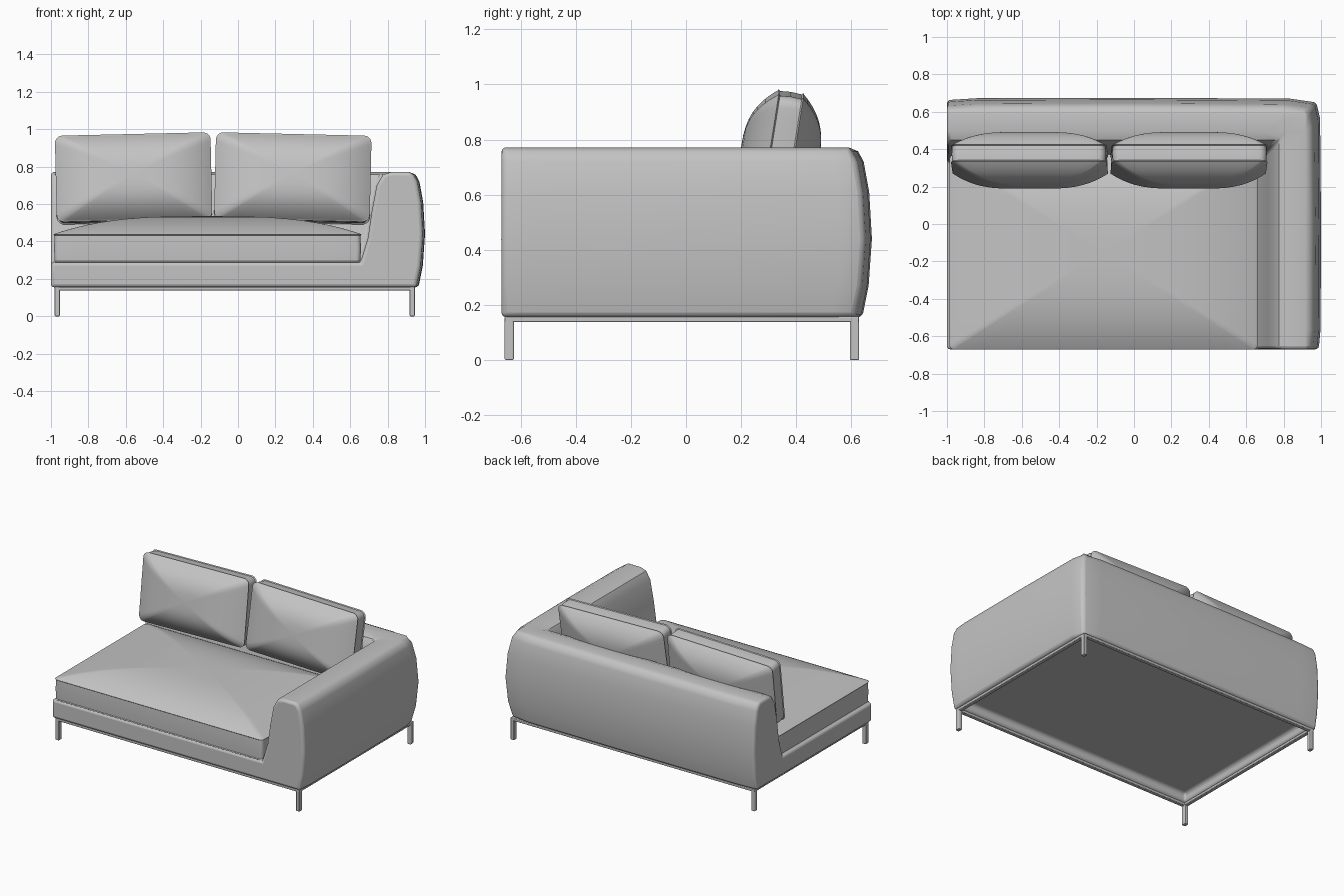
import bpy, bmesh, math
from mathutils import Vector, Matrix

old = bpy.data.objects.get("Cube")
if old:
    bpy.data.objects.remove(old)


def material(name, rgb):
    m = bpy.data.materials.new(name)
    m.use_nodes = True
    m.diffuse_color = (*rgb, 1)
    m.node_tree.nodes["Principled BSDF"].inputs["Base Color"].default_value = (*rgb, 1)
    return m


fabric = material("grey fabric", (0.55, 0.55, 0.55))


def finish(bm, name, bevel=0, segments=3, angle=40):
    bmesh.ops.recalc_face_normals(bm, faces=bm.faces)
    mesh = bpy.data.meshes.new(name)
    bm.to_mesh(mesh)
    bm.free()
    mesh.materials.append(fabric)
    ob = bpy.data.objects.new(name, mesh)
    bpy.context.collection.objects.link(ob)
    bpy.ops.object.select_all(action="DESELECT")
    ob.select_set(True)
    bpy.context.view_layer.objects.active = ob
    bpy.ops.object.shade_smooth_by_angle(angle=math.radians(angle))
    if bevel:
        mod = ob.modifiers.new("soft edges", "BEVEL")
        mod.width, mod.segments = bevel, segments
        mod.limit_method, mod.angle_limit = "ANGLE", math.radians(50)
        mod = ob.modifiers.new("even shading", "WEIGHTED_NORMAL")
        mod.keep_sharp = True
    return ob


def box(name, lo, hi, bevel):
    bm = bmesh.new()
    bmesh.ops.create_cube(bm, size=1)
    lo, hi = Vector(lo), Vector(hi)
    for v in bm.verts:
        v.co = (lo + hi) / 2 + v.co * (hi - lo)
    return finish(bm, name, bevel, 2)


# Body: one profile (distance in from outside, height) mitred round arm and back
HALF_Y, BASE_Z, DECK_Z = 0.675, 0.155, 0.29
profile = [(0.035, BASE_Z), (0.012, 0.27), (0, 0.44), (0.01, 0.61), (0.03, 0.72),
           (0.05, 0.757), (0.085, 0.772), (0.18, 0.772), (0.225, 0.757), (0.258, 0.70),
           (0.285, 0.56), (0.305, 0.42), (0.345, DECK_Z)]
stations = [(0, 0.5), (0.08, 0.1), (0.5, 0), (0.92, 0.2), (1, 1)]


def body():
    bm = bmesh.new()
    rings = []
    path = [("arm", t, e) for t, e in stations]
    path += [("back", t, e) for t, e in reversed(stations[:-1])]
    for side, t, pinch in path:
        ring = []
        for i, (d, z) in enumerate(profile):
            d += 0.025 * pinch if i < 6 else 0
            corner = Vector((1 - d, HALF_Y - d, z))
            start = (1 - d, -0.67, z) if side == "arm" else (-1, HALF_Y - d, z)
            ring.append(bm.verts.new(Vector(start).lerp(corner, t)))
        rings.append(ring)
    for a, b in zip(rings, rings[1:]):
        for i in range(len(profile) - 1):
            bm.faces.new((a[i], a[i + 1], b[i + 1], b[i]))
    low = bm.verts.new((-1, -0.67, BASE_Z))
    high = bm.verts.new((-1, -0.67, DECK_Z))
    bm.faces.new(rings[0] + [high, low])
    bm.faces.new(rings[-1] + [high, low])
    bm.faces.new([r[-1] for r in rings] + [high])
    bottom = bm.faces.new([r[0] for r in rings] + [low])
    # Recessed underside
    bmesh.ops.recalc_face_normals(bm, faces=bm.faces)
    bmesh.ops.inset_region(bm, faces=[bottom], thickness=0.06)
    bmesh.ops.inset_region(bm, faces=[bottom], thickness=0.02, depth=-0.06)
    return finish(bm, "sofa_body", 0.018)


body()


def rounded_outline(w, h, r, steps=6, along=12):
    pts = []
    for k, (sx, sy) in enumerate([(1, 1), (-1, 1), (-1, -1), (1, -1)]):
        c = Vector((sx * (w / 2 - r), sy * (h / 2 - r)))
        for i in range(steps + 1):
            a = math.pi / 2 * (k + i / steps)
            pts.append(c + r * Vector((math.cos(a), math.sin(a))))
    out = []
    for p, q in zip(pts, pts[1:] + pts[:1]):
        n = along if (q - p).length > 2 * r else 1
        out += [p.lerp(q, j / n) for j in range(n)]
    return out


def cushion(name, w, h, r, band, top, under, power, matrix):
    """Boxed cushion: gusset band, raised seam cords and domed faces."""
    outline = rounded_outline(w, h, r)
    scales = [math.cos(math.pi / 2 * k / 12) ** 0.7 for k in range(12)]
    half = band / 2
    layers = [(s, 0, -half - 0.004 - under * (1 - s ** power)) for s in reversed(scales)]
    layers += [(1, 0.006, -half), (1, 0, -half + 0.005), (1, 0.003, 0),
               (1, 0, half - 0.005), (1, 0.006, half)]
    layers += [(s, 0, half + 0.004 + top * (1 - s ** power)) for s in scales]
    bm = bmesh.new()
    rings = []
    for s, grow, z in layers:
        rings.append([bm.verts.new((p.x * s + grow * math.copysign(1, p.x) * (abs(p.x) > w / 2 - r),
                                    p.y * s + grow * math.copysign(1, p.y) * (abs(p.y) > h / 2 - r), z))
                      for p in outline])
    n = len(outline)
    for a, b in zip(rings, rings[1:]):
        for i in range(n):
            bm.faces.new((a[i], a[(i + 1) % n], b[(i + 1) % n], b[i]))
    for ring, z in ((rings[0], -half - 0.004 - under), (rings[-1], half + 0.004 + top)):
        tip = bm.verts.new((0, 0, z))
        for i in range(n):
            bm.faces.new((ring[i], ring[(i + 1) % n], tip))
    bm.transform(matrix)
    return finish(bm, name, angle=50)


# Seat cushion
cushion("seat_cushion", 1.635, 1.03, 0.025, 0.145, 0.095, 0.0, 3,
        Matrix.Translation((-0.163, -0.15, 0.364)))

# Back cushions, leaning back and rolled slightly towards each other
for name, x, roll in (("right_back_cushion", -0.558, -1.3), ("left_back_cushion", 0.293, 1.3)):
    place = (Matrix.Translation((x, 0.345, 0.737))
             @ Matrix.Rotation(math.radians(roll), 4, "Y")
             @ Matrix.Rotation(math.radians(90 - 9), 4, "X"))
    cushion(name, 0.82, 0.455, 0.04, 0.09, 0.10, 0.09, 3, place)

# Leg frame: four legs joined by slim rails
X0, X1, Y0, Y1 = -0.98, 0.945, -0.658, 0.628
for side, x in (("right", X0), ("left", X1 - 0.027)):
    for end, y in (("front", Y0), ("back", Y1 - 0.033)):
        box(f"{side}_{end}_leg", (x, y, 0), (x + 0.027, y + 0.033, 0.157), 0.004)
    box(f"{side}_rail", (x, Y0, 0.138), (x + 0.027, Y1, 0.157), 0.003)
for end, y in (("front", Y0), ("back", Y1 - 0.027)):
    box(f"{end}_rail", (X0, y, 0.138), (X1, y + 0.027, 0.157), 0.003)
